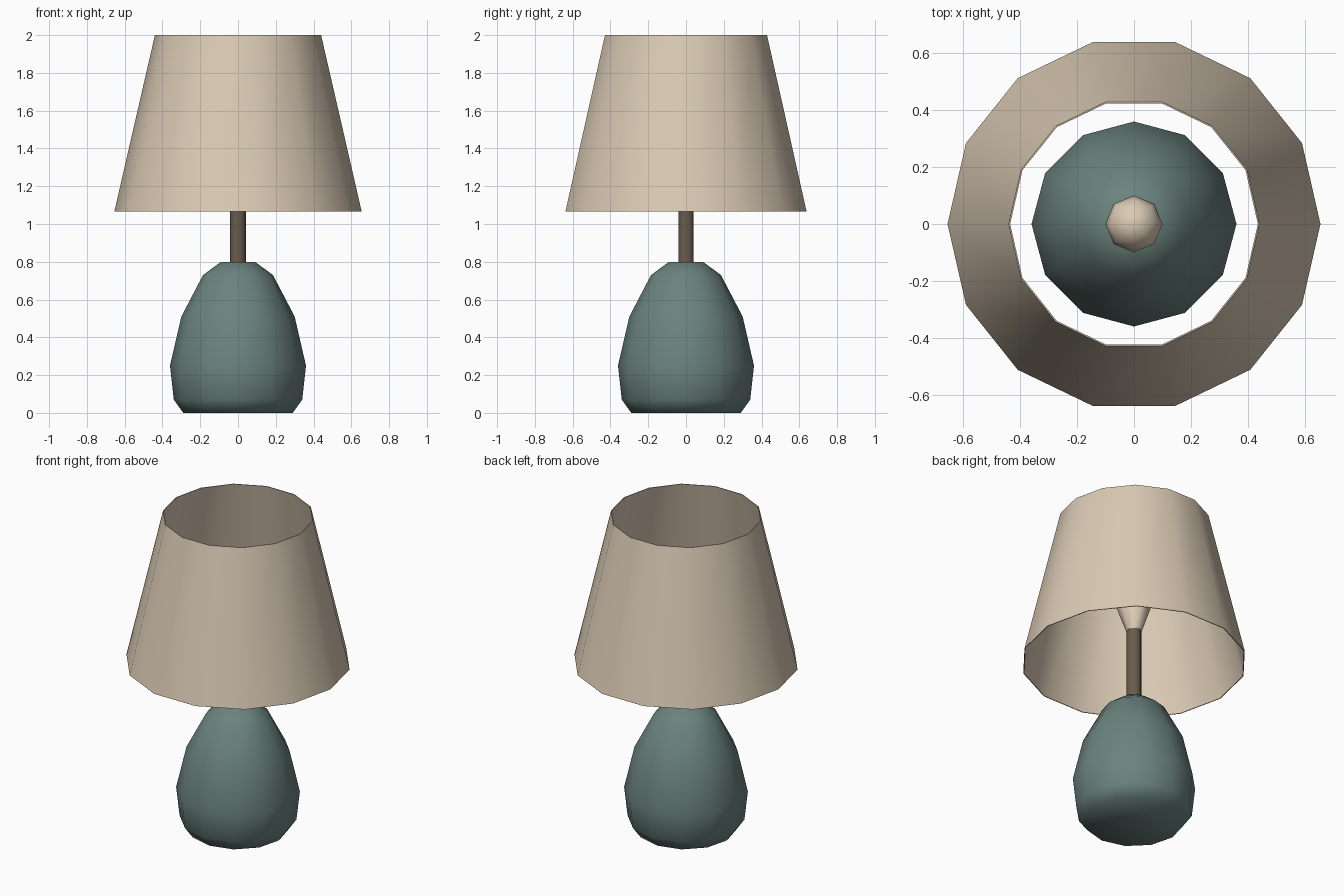
import bpy, bmesh, math

cube = bpy.data.objects.get("Cube")
if cube:
    bpy.data.objects.remove(cube, do_unlink=True)


def material(name, rgb):
    mat = bpy.data.materials.new(name)
    mat.use_nodes = True
    mat.diffuse_color = (*rgb, 1)
    bsdf = next(n for n in mat.node_tree.nodes if n.type == 'BSDF_PRINCIPLED')
    bsdf.inputs["Base Color"].default_value = (*rgb, 1)
    bsdf.inputs["Roughness"].default_value = 0.8
    return mat


def lathe(name, profile, sides, mat, closed=False, angle=60):
    """Revolve (radius, height) points about z; closed joins the last ring to the first."""
    bm = bmesh.new()
    rings = []
    for r, z in profile:
        if r == 0:
            rings.append([bm.verts.new((0, 0, z))] * sides)
        else:
            turn = math.tau / sides
            rings.append([bm.verts.new((r * math.cos(i * turn), r * math.sin(i * turn), z))
                          for i in range(sides)])
    pairs = list(zip(rings, rings[1:]))
    if closed:
        pairs.append((rings[-1], rings[0]))
    for low, high in pairs:
        for i in range(sides):
            j = (i + 1) % sides
            corners = [low[i], low[j], high[j], high[i]]
            bm.faces.new(list(dict.fromkeys(corners)))
    # Cap open ends with flat polygons
    if not closed:
        for ring in (rings[0], rings[-1]):
            if len(set(ring)) > 1:
                bm.faces.new(ring)
    bmesh.ops.recalc_face_normals(bm, faces=bm.faces)
    mesh = bpy.data.meshes.new(name)
    bm.to_mesh(mesh)
    bm.free()
    mesh.materials.append(mat)
    obj = bpy.data.objects.new(name, mesh)
    bpy.context.collection.objects.link(obj)
    bpy.ops.object.select_all(action='DESELECT')
    obj.select_set(True)
    bpy.context.view_layer.objects.active = obj
    bpy.ops.object.shade_smooth_by_angle(angle=math.radians(angle))
    return obj


ceramic = material("green ceramic", (0.147, 0.227, 0.209))
brass = material("dark bronze", (0.14, 0.107, 0.072))
cream = material("cream fabric", (0.70, 0.59, 0.456))

# Rounded ceramic base
lathe("lamp_base", [(0.29, 0), (0.34, 0.07), (0.36, 0.25), (0.30, 0.51),
                    (0.185, 0.73), (0.09, 0.80)], 12, ceramic)

# Slim stem
lathe("stem", [(0.043, 0.78), (0.043, 1.285)], 10, brass)

# Bulb: flared neck under a dome
dome = [(0.1 * math.cos(math.radians(a)), 1.43 + 0.1 * math.sin(math.radians(a)))
        for a in (0, 30, 60)]
lathe("bulb", [(0.045, 1.27)] + dome + [(0, 1.53)], 8, cream)

# Thin tapered shade, open at both ends
wall = 0.005
lathe("lamp_shade", [(0.655, 1.065), (0.44, 2.0), (0.44 - wall, 2.0), (0.655 - wall, 1.065)],
      14, cream, closed=True)
